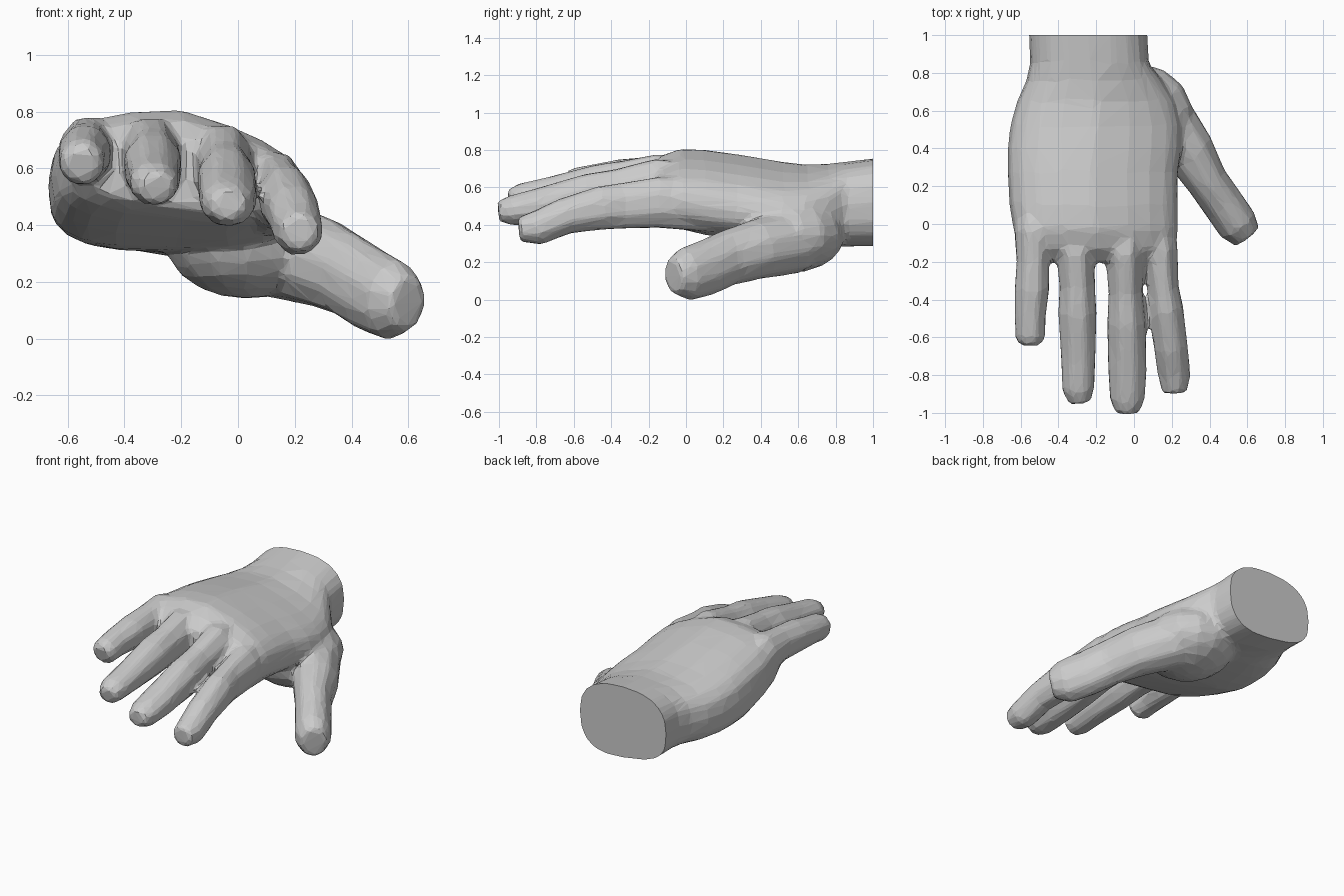
import bpy, bmesh
from math import cos, sin, pi, copysign
from mathutils import Vector

if "Cube" in bpy.data.objects:
    bpy.data.objects.remove(bpy.data.objects["Cube"])

bm = bmesh.new()


def skin(rings):
    """Bridge a list of point rings into a closed tube with capped ends."""
    rows = [[bm.verts.new(p) for p in ring] for ring in rings]
    n = len(rows[0])
    for a, b in zip(rows, rows[1:]):
        for i in range(n):
            j = (i + 1) % n
            bm.faces.new((a[i], a[j], b[j], b[i]))
    bm.faces.new(rows[0][::-1])
    bm.faces.new(rows[-1])


def palm_ring(y, x0, x1, z0, z1, drop, tilt, n=20):
    """Rounded-box section: thumb side slopes down by drop, underside by tilt."""
    pts = []
    for i in range(n):
        t = 2 * pi * i / n
        e = .6 if cos(t) < 0 and sin(t) < 0 else .78
        c = copysign(abs(cos(t)) ** e, cos(t))
        s = copysign(abs(sin(t)) ** e, sin(t))
        z = (z0 + z1) / 2 + (z1 - z0) / 2 * s - drop * max(0, c) * (.6 + .4 * s)
        z -= tilt * c * max(0, -s)
        pts.append(((x0 + x1) / 2 + (x1 - x0) / 2 * c, y, z))
    return pts


def digit(path, n=8):
    """Tube along path points (x, y, z, half width, half height)."""
    pts = [Vector(p[:3]) for p in path]
    rings = []
    for k, p in enumerate(path):
        d = (pts[min(k + 1, len(pts) - 1)] - pts[max(k - 1, 0)]).normalized()
        side = d.cross(Vector((0, 0, 1))).normalized()
        up = side.cross(d)
        rings.append([pts[k] + side * p[3] * cos(2 * pi * (i + .5) / n) * 1.09
                      + up * p[4] * sin(2 * pi * (i + .5) / n) * 1.09 for i in range(n)])
    skin(rings)


# Wrist and palm
skin([palm_ring(*r) for r in [
    (1.10, -.56, .065, .29, .765, 0, .04),
    (0.85, -.55, .08, .29, .735, .01, .04),
    (0.76, -.57, .15, .295, .725, .06, .03),
    (0.65, -.62, .22, .30, .72, .10, .01),
    (0.52, -.655, .25, .305, .735, .12, 0),
    (0.40, -.67, .25, .31, .755, .12, 0),
    (0.28, -.67, .235, .32, .775, .12, 0),
    (0.10, -.66, .235, .355, .80, .12, .02),
    (-.03, -.64, .235, .39, .805, .12, .03),
    (-.13, -.60, .225, .42, .77, .11, .04),
    (-.20, -.53, .19, .46, .70, .10, .04)]])

# Four fingers: little, ring, middle, index
digit([(-.52, .15, .59, .09, .12), (-.53, -.05, .65, .10, .13),
       (-.535, -.20, .655, .085, .105), (-.54, -.34, .65, .09, .10),
       (-.55, -.50, .635, .08, .085), (-.55, -.60, .62, .078, .08),
       (-.55, -.635, .61, .06, .06)])
digit([(-.32, .15, .60, .09, .13), (-.31, -.16, .64, .10, .135),
       (-.30, -.33, .62, .092, .12), (-.30, -.47, .605, .10, .115),
       (-.295, -.70, .57, .09, .09), (-.295, -.88, .545, .083, .075),
       (-.285, -.945, .53, .06, .055)])
digit([(-.06, .15, .58, .09, .13), (-.05, -.16, .61, .10, .14),
       (-.045, -.36, .575, .088, .12), (-.04, -.52, .55, .10, .12),
       (-.035, -.78, .50, .10, .095), (-.035, -.93, .475, .09, .08),
       (-.035, -1.005, .47, .06, .055)])
digit([(.10, .15, .49, .09, .13), (.135, -.14, .52, .095, .135),
       (.155, -.34, .50, .08, .12), (.17, -.45, .49, .09, .115),
       (.195, -.65, .445, .088, .095), (.213, -.80, .38, .085, .09),
       (.215, -.895, .375, .065, .065)])

# Thumb
digit([(.02, .74, .34, .08, .10), (.15, .58, .31, .15, .16),
       (.29, .39, .27, .13, .15), (.385, .23, .225, .105, .14),
       (.47, .11, .17, .105, .14), (.545, .00, .135, .105, .135),
       (.60, -.07, .125, .075, .09)], 10)

# Fleshy pad at the thumb root
pad = bmesh.ops.create_uvsphere(bm, u_segments=14, v_segments=10, radius=1)["verts"]
bmesh.ops.scale(bm, vec=(.29, .30, .20), verts=pad)
bmesh.ops.translate(bm, vec=(.03, .55, .34), verts=pad)

bmesh.ops.recalc_face_normals(bm, faces=bm.faces)
mesh = bpy.data.meshes.new("hand")
bm.to_mesh(mesh)
bm.free()
hand = bpy.data.objects.new("hand", mesh)
bpy.context.collection.objects.link(hand)

# Fuse the parts into one skin, then reduce it to irregular flat facets
m = hand.modifiers.new("fuse", 'REMESH')
m.mode, m.voxel_size = 'VOXEL', .014
m = hand.modifiers.new("soften", 'SMOOTH')
m.factor, m.iterations = .5, 16
m = hand.modifiers.new("facet", 'DECIMATE')
m.ratio = .04
dg = bpy.context.evaluated_depsgraph_get()
fused = bpy.data.meshes.new_from_object(hand.evaluated_get(dg))
hand.modifiers.clear()
hand.data = fused

# Flat cut across the wrist, and settle on the ground
bm = bmesh.new()
bm.from_mesh(fused)
cut = bmesh.ops.bisect_plane(bm, geom=bm.verts[:] + bm.edges[:] + bm.faces[:],
                             plane_co=(0, 1, 0), plane_no=(0, 1, 0), clear_outer=True)
bmesh.ops.holes_fill(bm, edges=[e for e in cut["geom_cut"] if isinstance(e, bmesh.types.BMEdge)])
low = min(v.co.z for v in bm.verts)
bmesh.ops.translate(bm, vec=(0, 0, -low), verts=bm.verts)
for f in bm.faces:
    f.smooth = False
bm.to_mesh(fused)
bm.free()
